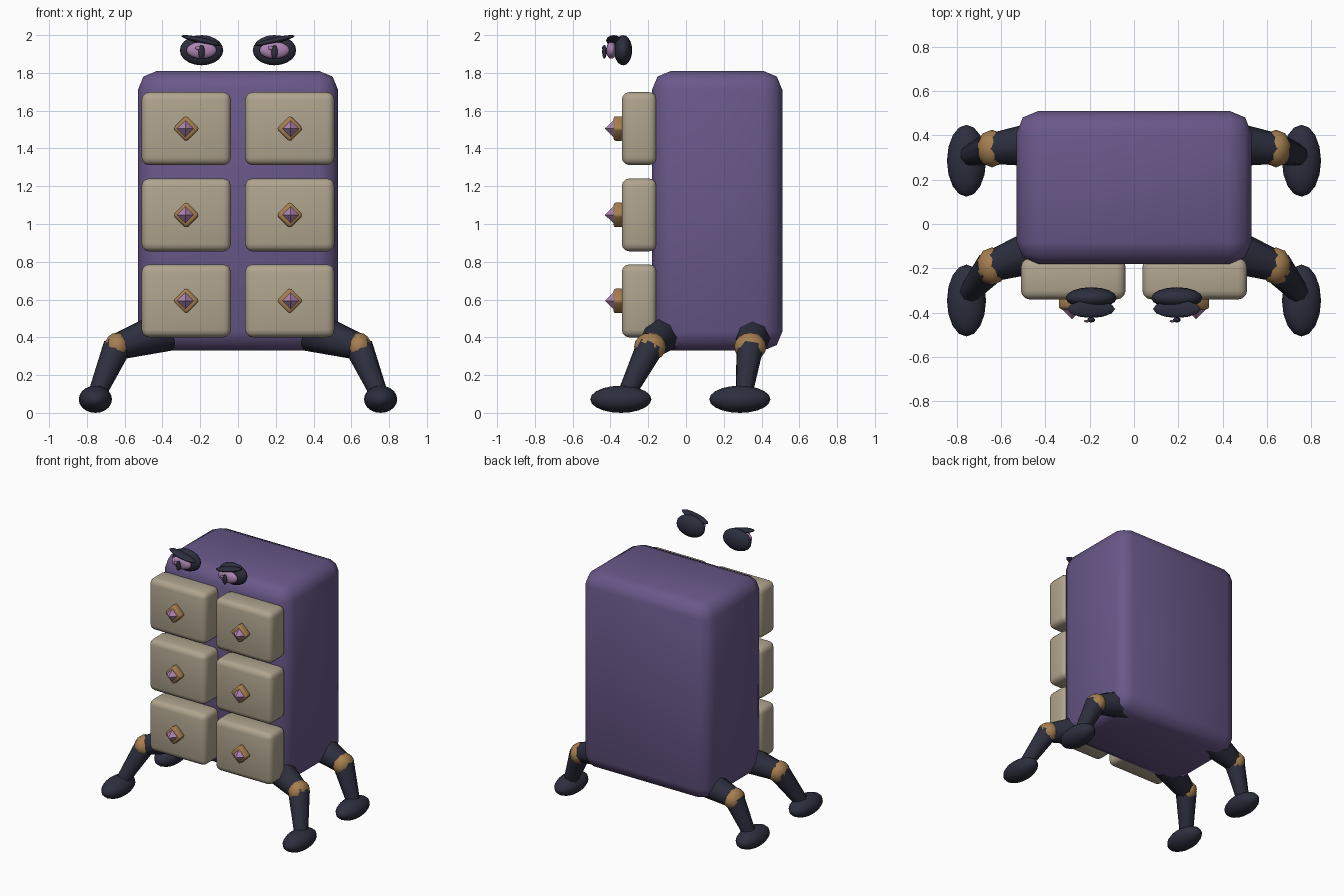
import bpy
from math import radians, pi
from mathutils import Vector

if "Cube" in bpy.data.objects:
    bpy.data.objects.remove(bpy.data.objects["Cube"])


def material(name, color):
    m = bpy.data.materials.new(name)
    m.diffuse_color = (*color, 1)
    m.use_nodes = True
    m.node_tree.nodes["Principled BSDF"].inputs["Base Color"].default_value = m.diffuse_color
    return m


PURPLE = material("purple", (0.14, 0.097, 0.25))
CREAM = material("cream", (0.43, 0.37, 0.27))
NAVY = material("navy", (0.026, 0.028, 0.048))
GOLD = material("gold", (0.38, 0.21, 0.08))
LILAC = material("lilac", (0.42, 0.23, 0.44))


def finish(name, mat, smooth=None):
    ob = bpy.context.object
    ob.name = name
    ob.data.materials.append(mat)
    if smooth:
        bpy.ops.object.shade_smooth_by_angle(angle=radians(smooth))
    return ob


def box(name, lo, hi, bevel, segments, mat, tilt=0):
    """Rounded box between two corners, optionally turned about y."""
    lo, hi = Vector(lo), Vector(hi)
    bpy.ops.mesh.primitive_cube_add(size=1, location=(lo + hi) / 2)
    ob = bpy.context.object
    ob.scale = hi - lo
    bpy.ops.object.transform_apply(location=False, rotation=False, scale=True)
    ob.rotation_euler.y = tilt
    mod = ob.modifiers.new("bevel", "BEVEL")
    mod.width, mod.segments = bevel, segments
    bpy.ops.object.modifier_apply(modifier=mod.name)
    return finish(name, mat, 50)


def ball(name, loc, radii, mat, tilt=0, seg=16, rings=10):
    bpy.ops.mesh.primitive_uv_sphere_add(segments=seg, ring_count=rings, radius=1,
                                         location=loc, rotation=(0, tilt, 0))
    bpy.context.object.scale = radii
    return finish(name, mat, 60)


def limb(name, a, b, r1, r2, mat, sides=8, smooth=50):
    """Tapered tube from a to b."""
    a, b = Vector(a), Vector(b)
    d = b - a
    bpy.ops.mesh.primitive_cone_add(vertices=sides, radius1=r1, radius2=r2,
                                    depth=d.length, location=(a + b) / 2)
    bpy.context.object.rotation_euler = d.to_track_quat('Z', 'Y').to_euler()
    return finish(name, mat, smooth)


# Cabinet
box("cabinet", (-0.53, -0.18, 0.33), (0.53, 0.51, 1.81), 0.1, 2, PURPLE)

# Drawers with diamond knobs
for row, z in enumerate((0.593, 1.048, 1.505)):
    for s in (-1, 1):
        x = s * 0.274
        box(f"drawer_{row}_{s}", (x - 0.236, -0.34, z - 0.193),
            (x + 0.236, -0.155, z + 0.193), 0.04, 3, CREAM)
        box(f"knob_base_{row}_{s}", (x - 0.05, -0.385, z - 0.05),
            (x + 0.05, -0.33, z + 0.05), 0.014, 2, GOLD, pi / 4)
        bpy.ops.mesh.primitive_cone_add(
            vertices=4, radius1=0.054, radius2=0, depth=0.055,
            location=(x + s * 0.005, -0.402, z), rotation=(pi / 2, 0, 0))
        finish(f"knob_gem_{row}_{s}", LILAC)

# Legs
for s in (-1, 1):
    for part, hip_y, knee_y, foot_y in (("front", -0.10, -0.19, -0.345),
                                        ("back", 0.365, 0.34, 0.285)):
        side = "left" if s < 0 else "right"
        tag = f"{part}_{side}"
        knee = (s * 0.64, knee_y, 0.35)
        limb(f"{tag}_thigh", (s * 0.38, hip_y, 0.435), knee, 0.11, 0.07, NAVY)
        ball(f"{tag}_knee", knee, (0.07, 0.085, 0.075), GOLD, seg=10, rings=8)
        limb(f"{tag}_shin", knee, (s * 0.755, foot_y + 0.02, 0.08),
             0.075, 0.045, NAVY)
        ball(f"{tag}_foot", (s * 0.755, foot_y, 0.072), (0.088, 0.162, 0.072), NAVY)

# Floating eyes with slanted lids
for s in (-1, 1):
    side = "left" if s < 0 else "right"
    x = s * 0.193
    ball(f"{side}_eye_socket", (x, -0.333, 1.92), (0.115, 0.048, 0.08), NAVY)
    ball(f"{side}_iris", (x, -0.395, 1.92), (0.08, 0.028, 0.045), LILAC)
    ball(f"{side}_pupil", (x, -0.432, 1.912), (0.018, 0.012, 0.037), NAVY,
         seg=10, rings=8)
    ball(f"{side}_glint", (x - 0.02, -0.438, 1.932), (0.013, 0.006, 0.011), LILAC,
         seg=8, rings=6)
    ball(f"{side}_eyelid", (x, -0.383, 1.971), (0.11, 0.04, 0.016), NAVY,
         tilt=-s * radians(13), seg=12, rings=8)
